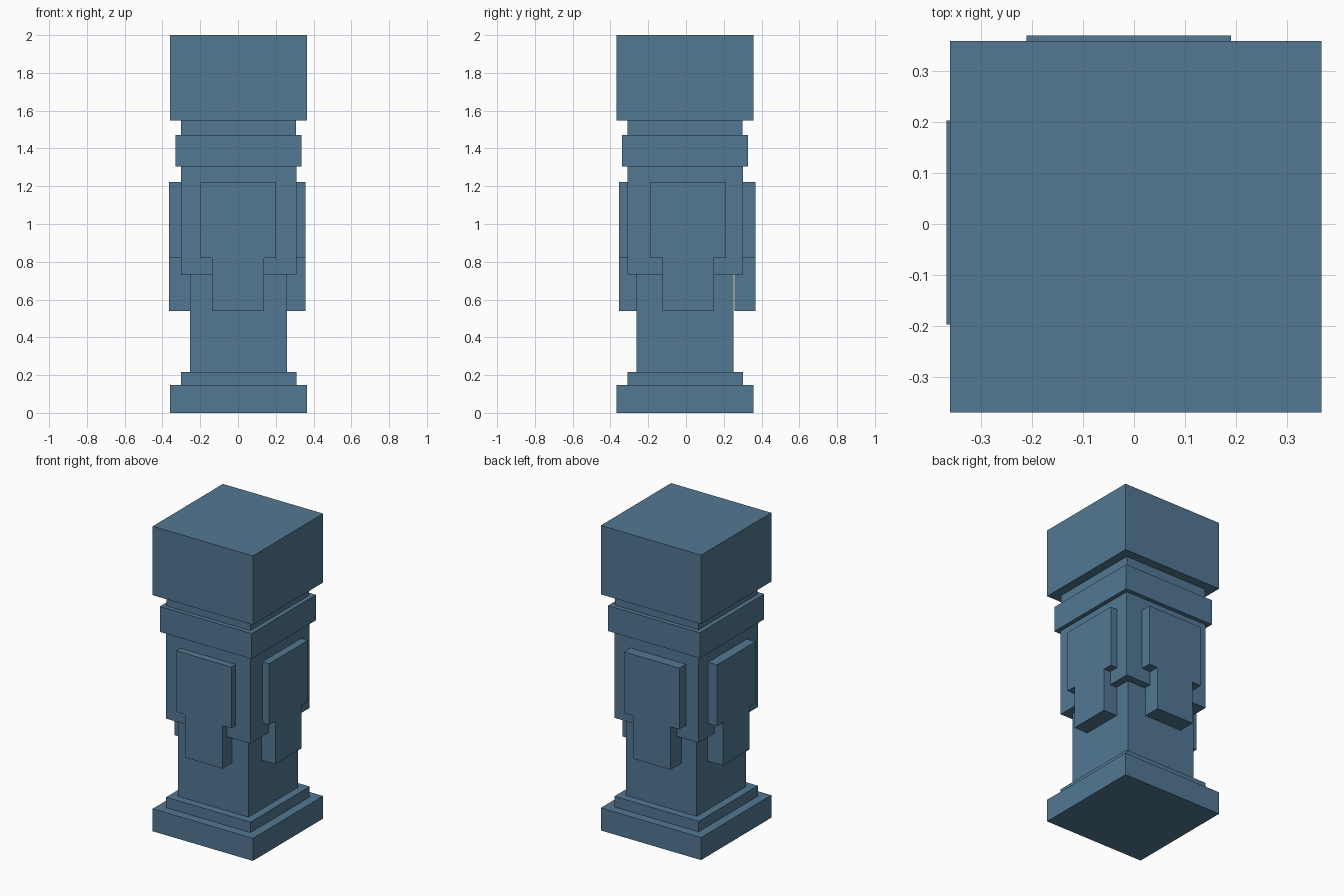
import bpy, bmesh
from math import pi
from mathutils import Matrix, Vector

if "Cube" in bpy.data.objects:
    bpy.data.objects.remove(bpy.data.objects["Cube"])

CX, CY = 0.003, -0.005  # column axis, slightly off the overall centre

# Slate blue stone
stone = bpy.data.materials.new("slate_blue")
stone.diffuse_color = (0.084, 0.187, 0.29, 1)
stone.use_nodes = True
stone.node_tree.nodes["Principled BSDF"].inputs["Base Color"].default_value = stone.diffuse_color


def finish(name, bm):
    bmesh.ops.recalc_face_normals(bm, faces=bm.faces)
    mesh = bpy.data.meshes.new(name)
    bm.to_mesh(mesh)
    bm.free()
    mesh.materials.append(stone)
    obj = bpy.data.objects.new(name, mesh)
    bpy.context.collection.objects.link(obj)
    return obj


def square_block(name, half, z0, z1):
    bm = bmesh.new()
    place = Matrix.Translation((CX, CY, (z0 + z1) / 2))
    size = Matrix.Diagonal((2 * half, 2 * half, z1 - z0, 1))
    bmesh.ops.create_cube(bm, size=1, matrix=place @ size)
    return finish(name, bm)


def hanging_panel(name, angle, outer, shift):
    """T-shaped plate facing -y, turned about z to its side of the column."""
    half = [(0.137, 0.539), (0.137, 0.821), (0.2, 0.821), (0.2, 1.222)]
    outline = half + [(-x, z) for x, z in reversed(half)]
    bm = bmesh.new()
    face = bm.faces.new([bm.verts.new((x + shift, -outer, z)) for x, z in outline])
    ext = bmesh.ops.extrude_face_region(bm, geom=[face])
    inner = [v for v in ext["geom"] if isinstance(v, bmesh.types.BMVert)]
    bmesh.ops.translate(bm, verts=inner, vec=Vector((0, 0.112, 0)))
    bmesh.ops.rotate(bm, verts=bm.verts, matrix=Matrix.Rotation(angle, 3, 'Z'))
    return finish(name, bm)


# Stacked square column, bottom to top
for name, half, z0, z1 in [
    ("base_plinth", 0.3635, 0.0, 0.148),
    ("base_step", 0.306, 0.148, 0.217),
    ("lower_shaft", 0.256, 0.217, 0.732),
    ("upper_shaft", 0.306, 0.732, 1.304),
    ("collar_band", 0.333, 1.304, 1.471),
    ("neck", 0.304, 1.471, 1.548),
    ("top_block", 0.3635, 1.548, 2.0),
]:
    square_block(name, half, z0, z1)

# One hanging panel on each side
for name, turn, outer, shift in [
    ("front_panel", 0, 0.356, 0.001),
    ("right_panel", 1, 0.358, 0.012),
    ("back_panel", 2, 0.369, 0.010),
    ("left_panel", 3, 0.3665, -0.003),
]:
    hanging_panel(name, turn * pi / 2, outer, shift)
